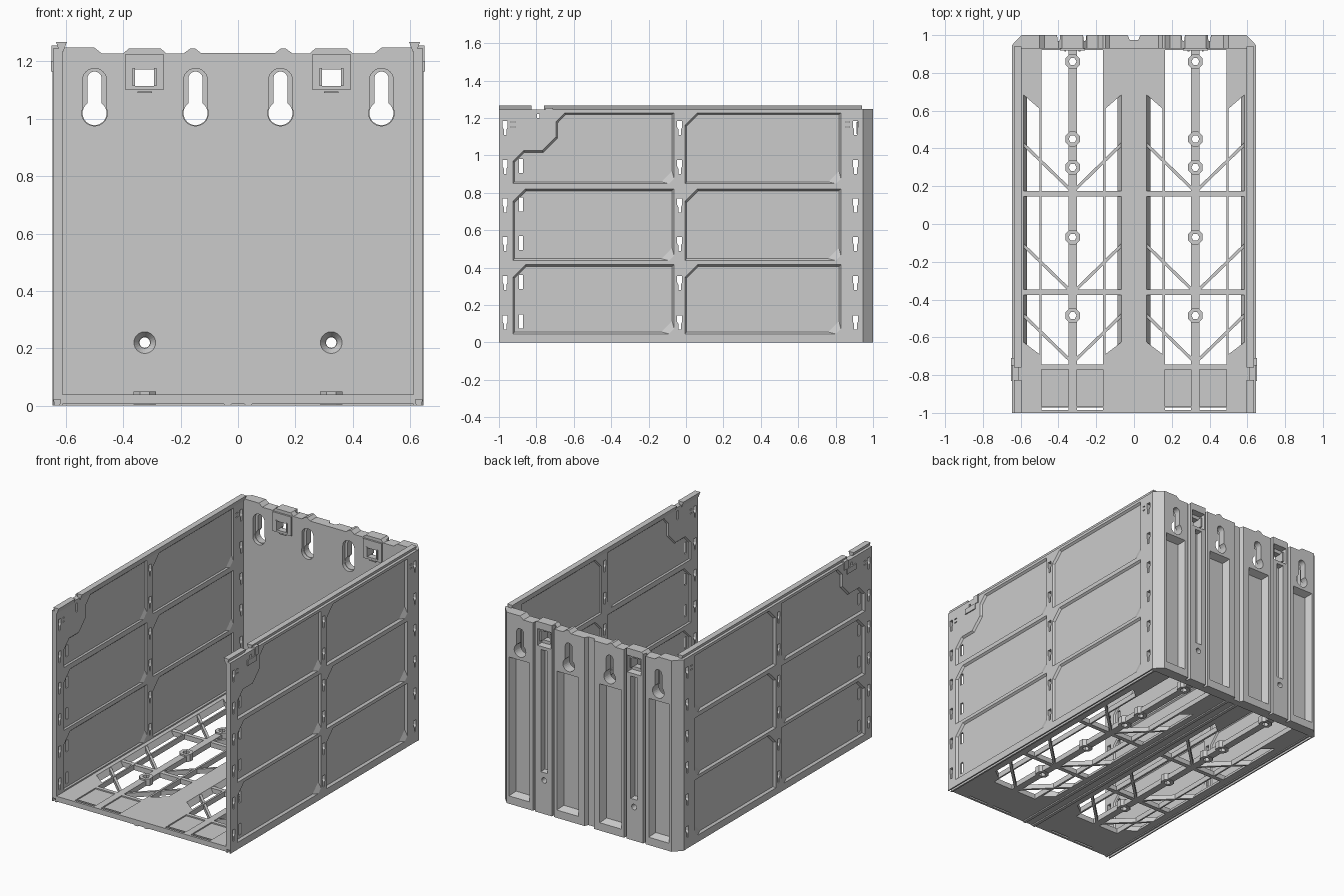
import bpy, bmesh
from math import sin, cos, pi, asin, hypot

if "Cube" in bpy.data.objects:
    bpy.data.objects.remove(bpy.data.objects["Cube"])


# ---------- helpers ----------
def put(axis, p, t):
    return {'x': (t, p[0], p[1]), 'y': (p[0], t, p[1]), 'z': (p[0], p[1], t)}[axis]


def build(name, specs):
    """One mesh from lofts (start profile, end profile, axis, start, end)."""
    bm = bmesh.new()
    for A, B, ax, a, b in specs:
        va = [bm.verts.new(put(ax, p, a)) for p in A]
        vb = [bm.verts.new(put(ax, p, b)) for p in B]
        n = len(A)
        bm.faces.new(va)
        bm.faces.new(vb)
        for i in range(n):
            j = (i + 1) % n
            bm.faces.new((va[i], va[j], vb[j], vb[i]))
    bmesh.ops.recalc_face_normals(bm, faces=bm.faces)
    me = bpy.data.meshes.new(name)
    bm.to_mesh(me)
    bm.free()
    ob = bpy.data.objects.new(name, me)
    bpy.context.collection.objects.link(ob)
    return ob


def solid(name, specs, *cut_groups):
    """Build a part, subtract each group of cutters and bake the result."""
    ob = build(name, specs)
    for g in cut_groups:
        cut = build("cutter", g)
        cut.hide_render = True
        m = ob.modifiers.new("cut", 'BOOLEAN')
        m.operation, m.solver, m.object = 'DIFFERENCE', 'EXACT', cut
        bpy.context.view_layer.update()
        me = bpy.data.meshes.new_from_object(ob.evaluated_get(bpy.context.evaluated_depsgraph_get()))
        ob.modifiers.clear()
        ob.data = me
        bpy.data.objects.remove(cut)
    return ob


def flip(specs):
    neg = lambda P: [(-p, q) for p, q in P]
    return [(A, B, ax, -a, -b) if ax == 'x' else (neg(A), neg(B), ax, a, b)
            for A, B, ax, a, b in specs]


def both(specs):
    return specs + flip(specs)


def prism(P, ax, a, b):
    return (P, P, ax, a, b)


def rect(p0, p1, q0, q1):
    return [(p0, q0), (p1, q0), (p1, q1), (p0, q1)]


def ngon(p, q, r, n, ph=0.0):
    return [(p + r * cos(ph + 2 * pi * i / n), q + r * sin(ph + 2 * pi * i / n)) for i in range(n)]


def inset(P, ds):
    """Move every edge of a counter-clockwise polygon inwards by its own distance."""
    n, out = len(P), []
    ds = [ds] * n if isinstance(ds, float) else ds
    def normal(i):
        (x0, y0), (x1, y1) = P[i % n], P[(i + 1) % n]
        l = hypot(x1 - x0, y1 - y0)
        return -(y1 - y0) / l, (x1 - x0) / l
    for i in range(n):
        (a, b), (c, d) = normal(i - 1), normal(i)
        e, f, det = ds[i - 1], ds[i], a * d - b * c
        out.append((P[i][0] + (e * d - b * f) / det, P[i][1] + (a * f - e * c) / det))
    return out


def keyhole(x, z, r, w, top):
    t = asin(w / r)
    lo = [(x + r * sin(a), z + r * cos(a)) for a in [2 * pi - t - (2 * pi - 2 * t) * i / 20 for i in range(21)]]
    hi = [(x + w * cos(a), top - w + w * sin(a)) for a in [pi * i / 12 for i in range(13)]]
    return lo[::-1] + hi[::1] if lo[-1][0] < x else lo + hi


def bar(p, q, w, z0, z1):
    l = hypot(q[0] - p[0], q[1] - p[1])
    n = (-(q[1] - p[1]) / l * w / 2, (q[0] - p[0]) / l * w / 2)
    return prism([(p[0] - n[0], p[1] - n[1]), (q[0] - n[0], q[1] - n[1]),
                  (q[0] + n[0], q[1] + n[1]), (p[0] + n[0], p[1] + n[1])], 'z', z0, z1)


def dovetail(x, z0, z1, wb, wt):
    return [(x - wb, z0), (x + wb, z0), (x + wt, z1), (x - wt, z1)]


# ---------- side walls ----------
panels = []
for row, (z0, z1) in enumerate(((.042, .42), (.434, .825), (.845, 1.232))):
    for col, (y0, y1) in enumerate(((-.93, -.06), (-.01, .832))):
        k, c = .015, .07
        P = [(y0, z0), (y1 - k, z0), (y1, z0 + k), (y1, z1), (y0 + c, z1), (y0, z1 - c)]
        if row == 2 and col == 0:      # stepped corner panel
            P[4:] = [(-.65, z1), (-.70, 1.18), (-.70, 1.10), (-.77, 1.03), (-.87, 1.03), (-.93, .97)]
        ds = [.014] * len(P)
        ds[1] = .05
        Q = inset(P, ds)
        panels += [(P, Q, 'x', .65, .632), (P, Q, 'x', .605, .620)]

slots = []
for i, z in enumerate((.11, .32, .53, .735, .94, 1.15)):
    for y in (-.967, -.034, .906):
        slots.append(prism([(y - .007, z - .04), (y + .007, z - .04), (y + .007, z - .01), (y + .013, z),
                            (y + .013, z + .035), (y - .013, z + .035), (y - .013, z), (y - .007, z - .01)],
                           'x', .59, .67))
    if i < 5:
        slots.append(prism(rect(-.893, -.872, z - .035, z + .04), 'x', .59, .67))
slots.append(prism(rect(-.797, -.783, 1.165, 1.222), 'x', .59, .67))
for y in (-.925, .865):
    slots += [prism(rect(y - .01, y + .01, z, z + .006), 'x', .59, .67) for z in (1.15, 1.175)]

wall = [prism(rect(-1, .945, 0, 1.246), 'x', .612, .645)]
groove = [prism(dovetail(.63, -.005, .022, .006, .012), 'y', -1.1, 1.1)]
rail = [prism(dovetail(.6155, 1.235, 1.268, .007, .019), 'y', a, b) for a, b in ((-1, -.825), (-.76, .94))]
latch = [prism(rect(.632, .652, -.83, -.735), 'z', 1.165, 1.2), prism(rect(.622, .65, -.75, -.71), 'z', 1.2, 1.255)]
for side, f in (("right", lambda s: s), ("left", flip)):
    solid(side + "_wall", f(wall), f(panels), f(slots), f(groove))
    solid(side + "_top_rail", f(rail))
    solid(side + "_latch", f(latch))

# ---------- floor ----------
openings = [prism(rect(a, b, -.745, .922), 'z', -.1, .1) for a, b in ((.165, .302), (.348, .49))]
outer_gap = [(.50, -.69), (.592, -.62), (.592, .69), (.50, .61)]
inner_gap = [(.06, -.62), (.152, -.69), (.152, .61), (.06, .69)]
openings += [(outer_gap, inset(outer_gap, [.0, .036, .0, .0]), 'z', .05, -.01),
             (inner_gap, inset(inner_gap, [.0, .0, .0, .036]), 'z', .05, -.01)]
openings += [prism(rect(a, b, -.985, -.972), 'z', -.1, .1) for a, b in ((.165, .302), (.348, .49))]
recess = [prism(rect(a, b, -.965, -.77), 'z', .032, .06) for a, b in ((.165, .302), (.348, .49))]
boss_y = (.86, .45, .30, -.07, -.485)
holes = [prism(ngon(.325, y, .021, 6), 'z', -.1, .1) for y in boss_y]
solid("floor_plate", [prism(rect(-.613, .613, -1, .935), 'z', .006, .04)],
      both(openings), both(recess), both(holes))
solid("floor_bosses", both([prism(ngon(.325, y, .042, 8, pi / 8), 'z', .004, .05) for y in boss_y]), both(holes))

ribs = [prism(rect(.055, .6, y - .014, y + .014), 'z', .006, .038) for y in (.16, -.362)]
for y in (.17, -.365, -.735):
    ribs += [bar((.325, y), (.598, y + .265), .016, .006, .036),
             bar((.325, y), (.058, y + .26), .016, .006, .036)]
solid("floor_ribs", both(ribs))
solid("bottom_rails", both([prism(dovetail(.036, 0, .024, .01, .023), 'y', -1, .96)]))

# ---------- back wall ----------
half = [(.647, 0), (.647, 1.248), (.50, 1.248), (.475, 1.228), (.40, 1.228), (.38, 1.246), (.27, 1.246),
        (.25, 1.228), (.19, 1.228), (.165, 1.246), (.15, 1.246), (.13, 1.23)]
outline = half + [(-p, q) for p, q in half[::-1]]
corners = [prism([(.70, .90), (.70, 1.05), (.595, 1.05), (.595, 1.001), (.648, .945), (.648, .90)], 'z', -.1, 1.4)]


def pocket(x0, x1, z0, z1, depth, s):
    P = rect(x0, x1, z0, z1)
    return (P, inset(P, s), 'y', 1.003, 1.0 - depth)


pockets = [pocket(.43, .58, .05, .96, .045, .02), pocket(.075, .235, .05, .96, .045, .02),
           pocket(.30, .35, .27, 1.07, .035, .006), pocket(.275, .375, 1.09, 1.20, .04, .005),
           pocket(.39, .408, -.1, 1.4, .03, .004), pocket(.252, .27, -.1, 1.4, .03, .004)]
centre = [pocket(-.035, .035, -.1, 1.4, .025, .012)]
mounts, sinks = [], []
for x in (.50, .148):
    mounts.append(prism(keyhole(x, 1.02, .042, .025, 1.165), 'y', .8, 1.1))
    wide = keyhole(x, 1.02, .0445, .042, 1.176)
    sinks.append(prism(wide, 'y', .92, .955))
sinks.append((ngon(.325, .22, .04, 24), ngon(.325, .22, .02, 24), 'y', .927, .955))
mounts.append(prism(ngon(.325, .22, .018, 24), 'y', .8, 1.1))
window = [prism(rect(.29, .362, 1.115, 1.172), 'y', .8, 1.1)]
solid("back_wall", [prism(outline, 'y', .93, 1.0)], both(corners), both(pockets) + centre,
      both(sinks), both(mounts + window))
# latch plates around the two windows
solid("back_clips", both([prism(rect(.26, .393, 1.10, 1.226), 'y', .918, .935)]), both(window))
solid("clip_jambs", both([prism(rect(x, x + .009, 1.115, 1.178), 'y', .912, .985) for x in (.284, .359)]
                         + [prism(rect(.30, .35, 1.09, 1.096), 'y', .922, .935)]))
